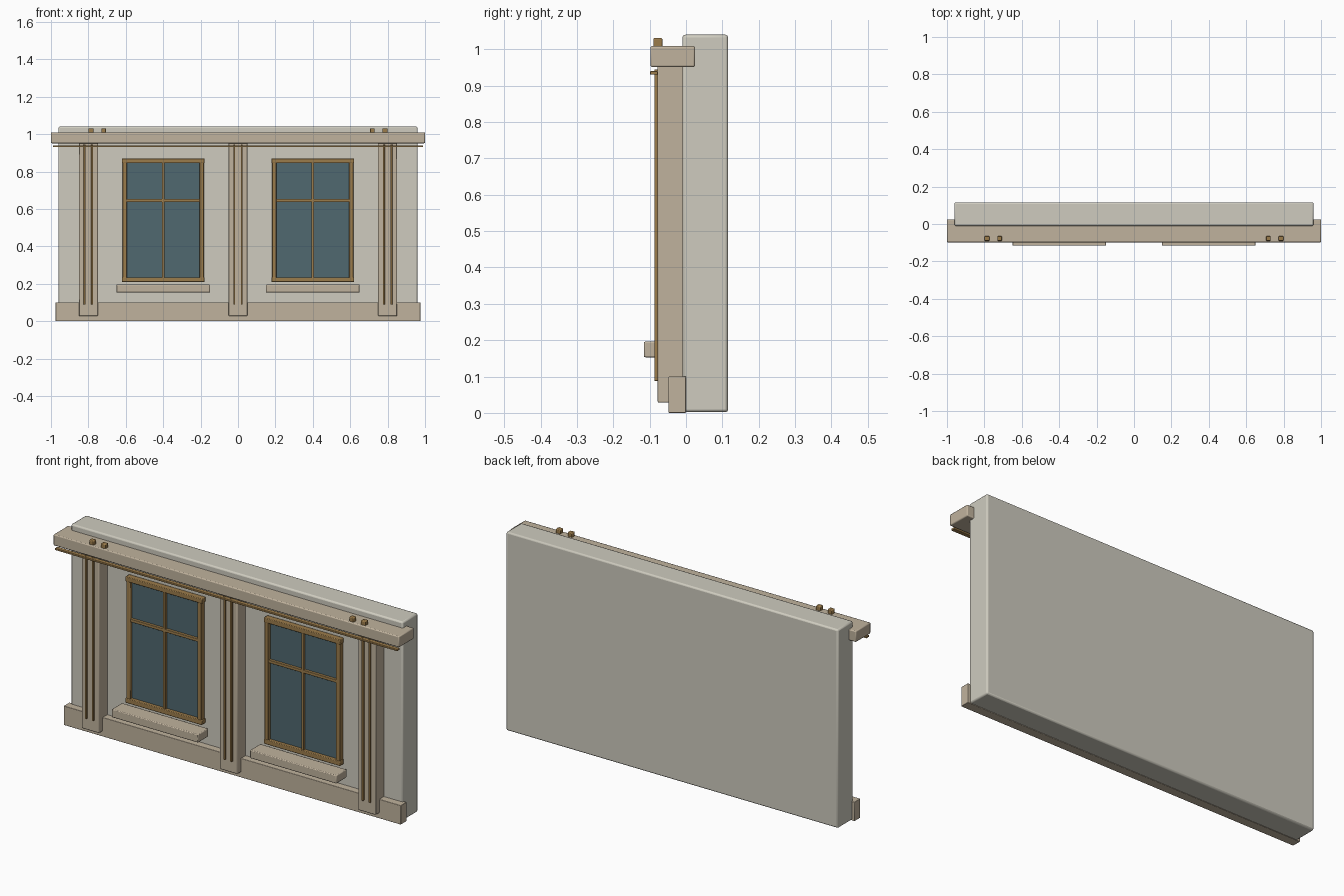
import bpy

if "Cube" in bpy.data.objects:
    bpy.data.objects.remove(bpy.data.objects["Cube"])


def material(name, rgb):
    m = bpy.data.materials.new(name)
    m.diffuse_color = (*rgb, 1.0)
    m.use_nodes = True
    m.node_tree.nodes["Principled BSDF"].inputs["Base Color"].default_value = m.diffuse_color
    return m


PLASTER = material("plaster", (0.62, 0.60, 0.52))
STONE = material("stone", (0.53, 0.45, 0.34))
WOOD = material("wood", (0.33, 0.20, 0.07))
GLASS = material("glass", (0.08, 0.14, 0.16))


def box(name, x, y, z, mat, bevel=0.0):
    """Box from (min, max) ranges along each axis, with optional rounded edges."""
    bpy.ops.mesh.primitive_cube_add(
        size=1, location=[(r[0] + r[1]) / 2 for r in (x, y, z)])
    ob = bpy.context.object
    ob.name = name
    ob.scale = [r[1] - r[0] for r in (x, y, z)]
    bpy.ops.object.transform_apply(location=False, rotation=False, scale=True)
    ob.data.materials.append(mat)
    if bevel:
        b = ob.modifiers.new("bevel", 'BEVEL')
        b.width = bevel
        b.segments = 2
        bpy.ops.object.shade_smooth_by_angle()
    return ob


def around(c, half):
    return (c - half, c + half)


# Wall slab, plinth, cornice and the thin moulding below it
box("wall", (-0.96, 0.96), (-0.01, 0.116), (0.002, 1.04), PLASTER, 0.008)
box("plinth", (-0.975, 0.975), (-0.048, 0.0), (0.0, 0.10), STONE, 0.002)
box("cornice", (-1.0, 1.0), (-0.098, 0.025), (0.951, 1.009), STONE, 0.005)
box("moulding", (-0.99, 0.99), (-0.099, -0.077), (0.93, 0.94), WOOD, 0.002)

# Pilasters with paired raised ribs
for cx in (-0.80, 0.0, 0.80):
    box("pilaster", around(cx, 0.051), (-0.078, 0.0), (0.028, 0.955), STONE, 0.004)
    for s in (-1, 1):
        box("pilaster_rib", around(cx + s * 0.02, 0.005), (-0.087, -0.07),
            (0.088, 0.945), WOOD, 0.0015)

# Windows: glass, frame, glazing bars and sill
for cx in (-0.40, 0.40):
    box("glass", around(cx, 0.205), (-0.026, -0.008), (0.225, 0.855), GLASS)
    for s in (-1, 1):
        box("frame_post", around(cx + s * 0.206, 0.0115), (-0.042, -0.012),
            (0.212, 0.865), WOOD, 0.003)
    for cz in (0.222, 0.857):
        box("frame_rail", around(cx, 0.221), (-0.044, -0.012),
            around(cz, 0.0125), WOOD, 0.003)
    box("glazing_bar_vertical", around(cx, 0.007), (-0.040, -0.014),
        (0.225, 0.855), WOOD, 0.002)
    box("glazing_bar_horizontal", around(cx, 0.20), (-0.040, -0.014),
        around(0.645, 0.008), WOOD, 0.002)
    box("sill", around(cx, 0.25), (-0.116, -0.03), (0.153, 0.196), STONE, 0.004)

# Small pegs on top of the cornice
for s in (-1, 1):
    for px in (0.718, 0.786):
        box("cornice_peg", around(s * px, 0.013), (-0.09, -0.065),
            (1.0, 1.031), WOOD, 0.004)
